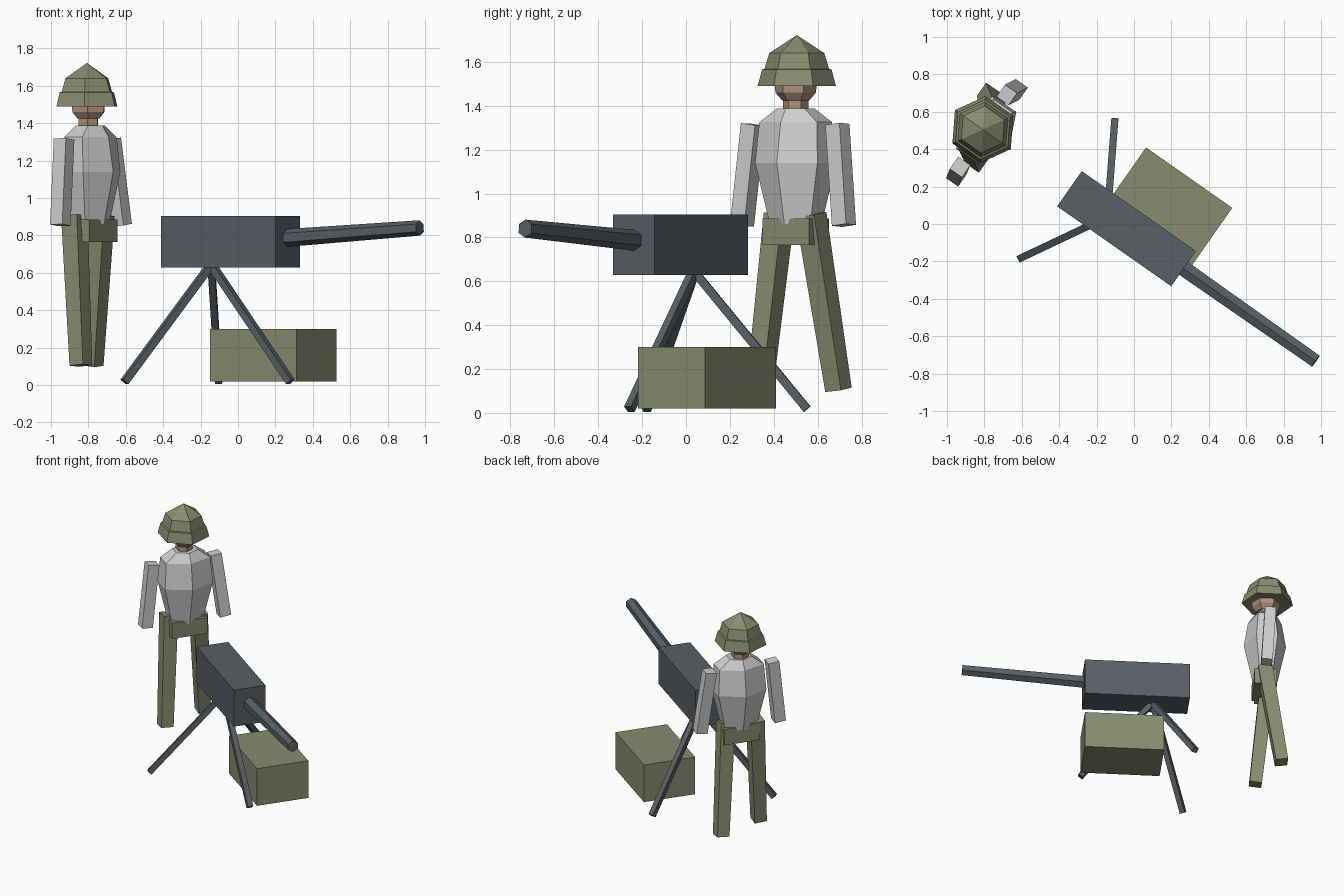
import bpy, bmesh
from math import cos, sin, pi, radians
from mathutils import Vector

if "Cube" in bpy.data.objects:
    bpy.data.objects.remove(bpy.data.objects["Cube"])


def material(name, rgb):
    m = bpy.data.materials.new(name)
    m.use_nodes = True
    m.diffuse_color = (*rgb, 1)
    node = next(n for n in m.node_tree.nodes if n.type == "BSDF_PRINCIPLED")
    node.inputs["Base Color"].default_value = (*rgb, 1)
    return m


OLIVE = material("olive_green", (0.25, 0.26, 0.16))
STEEL = material("gun_grey", (0.10, 0.115, 0.13))
CLOTH = material("light_grey_cloth", (0.62, 0.62, 0.62))
SKIN = material("skin", (0.42, 0.29, 0.20))

# Shared heading of the gun, the crate and the figure
ANGLE = radians(-35)
FORWARD = Vector((cos(ANGLE), sin(ANGLE), 0))
LATERAL = Vector((-sin(ANGLE), cos(ANGLE), 0))
UP = Vector((0, 0, 1))


def ring(centre, u, v, ru, rv, sides, turn=0.0):
    """Points of a polygon around centre in the plane of u and v."""
    angles = [turn + 2 * pi * i / sides for i in range(sides)]
    return [Vector(centre) + u * (ru * cos(a)) + v * (rv * sin(a)) for a in angles]


def loft(name, mat, rings):
    """Skin a list of equal rings and cap both ends."""
    bm = bmesh.new()
    loops = [[bm.verts.new(p) for p in r] for r in rings]
    n = len(loops[0])
    for low, high in zip(loops, loops[1:]):
        for i in range(n):
            j = (i + 1) % n
            bm.faces.new((low[i], low[j], high[j], high[i]))
    bm.faces.new(loops[0][::-1])
    bm.faces.new(loops[-1])
    bmesh.ops.remove_doubles(bm, verts=bm.verts, dist=0.0005)
    bmesh.ops.recalc_face_normals(bm, faces=bm.faces)
    mesh = bpy.data.meshes.new(name)
    bm.to_mesh(mesh)
    bm.free()
    mesh.materials.append(mat)
    obj = bpy.data.objects.new(name, mesh)
    bpy.context.collection.objects.link(obj)
    return obj


def rod(name, mat, start, end, r0, r1, sides=4, hint=None):
    """Straight tapered bar between two points."""
    a, b = Vector(start), Vector(end)
    d = (b - a).normalized()
    u = d.cross(hint or UP).normalized()
    v = u.cross(d)
    turn = pi / 4 if sides == 4 else pi / 2
    return loft(name, mat, [ring(a, u, v, r0, r0, sides, turn),
                            ring(b, u, v, r1, r1, sides, turn)])


def box(name, mat, centre, length, width, height):
    """Upright box lying along the shared heading."""
    c = Vector(centre)
    corners = [(1, 1), (-1, 1), (-1, -1), (1, -1)]
    return loft(name, mat, [
        [c + FORWARD * (s * length / 2) + LATERAL * (t * width / 2) + UP * (k * height / 2)
         for s, t in corners] for k in (-1, 1)])


def stack(name, mat, x, y, levels):
    """Six-sided body from (height, depth radius, width radius) levels."""
    return loft(name, mat, [ring((x, y, z), FORWARD, LATERAL, d, w, 6)
                            for z, d, w in levels])


# Gun body and barrel
box("gun_body", STEEL, (-0.04, -0.025, 0.767), 0.745, 0.23, 0.275)
rod("gun_barrel", STEEL, (0.24, -0.22, 0.785), (0.972, -0.733, 0.84), 0.048, 0.041, 6)

# Tripod
apex = (-0.143, 0.037, 0.645)
feet = {"left_side": (-0.607, -0.183, 0.017), "rear": (-0.103, 0.552, 0.017),
        "front": (0.28, -0.258, 0.017)}
for side, foot in feet.items():
    rod("tripod_leg_" + side, STEEL, apex, foot, 0.027, 0.027)

# Ammunition crate
box("crate", OLIVE, (0.188, 0.095, 0.16), 0.563, 0.373, 0.28)

# Figure: torso, neck, head and helmet
stack("torso", CLOTH, -0.79, 0.5, [
    (0.86, 0.09, 0.13), (1.14, 0.15, 0.2), (1.325, 0.12, 0.185), (1.387, 0.08, 0.09)])
stack("neck", SKIN, -0.8, 0.5, [(1.36, 0.058, 0.058), (1.47, 0.058, 0.058)])
stack("head", SKIN, -0.8, 0.5, [
    (1.425, 0.07, 0.06), (1.46, 0.1, 0.09), (1.58, 0.105, 0.1)])
stack("helmet", OLIVE, -0.808, 0.505, [
    (1.495, 0.12, 0.12), (1.49, 0.182, 0.178), (1.565, 0.162, 0.158),
    (1.568, 0.15, 0.147), (1.64, 0.128, 0.125), (1.722, 0, 0)])

# Pelvis, legs and arms
box("pelvis", OLIVE, (-0.785, 0.5, 0.825), 0.16, 0.26, 0.12)
rod("right_leg", OLIVE, (-0.875, 0.425, 0.905), (-0.84, 0.335, 0.105), 0.072, 0.062, hint=FORWARD)
rod("left_leg", OLIVE, (-0.73, 0.57, 0.905), (-0.78, 0.695, 0.105), 0.072, 0.062, hint=FORWARD)
rod("right_arm", CLOTH, (-0.93, 0.305, 1.315), (-0.95, 0.255, 0.855), 0.056, 0.056, hint=FORWARD)
rod("left_arm", CLOTH, (-0.68, 0.69, 1.315), (-0.622, 0.72, 0.855), 0.056, 0.056, hint=FORWARD)
